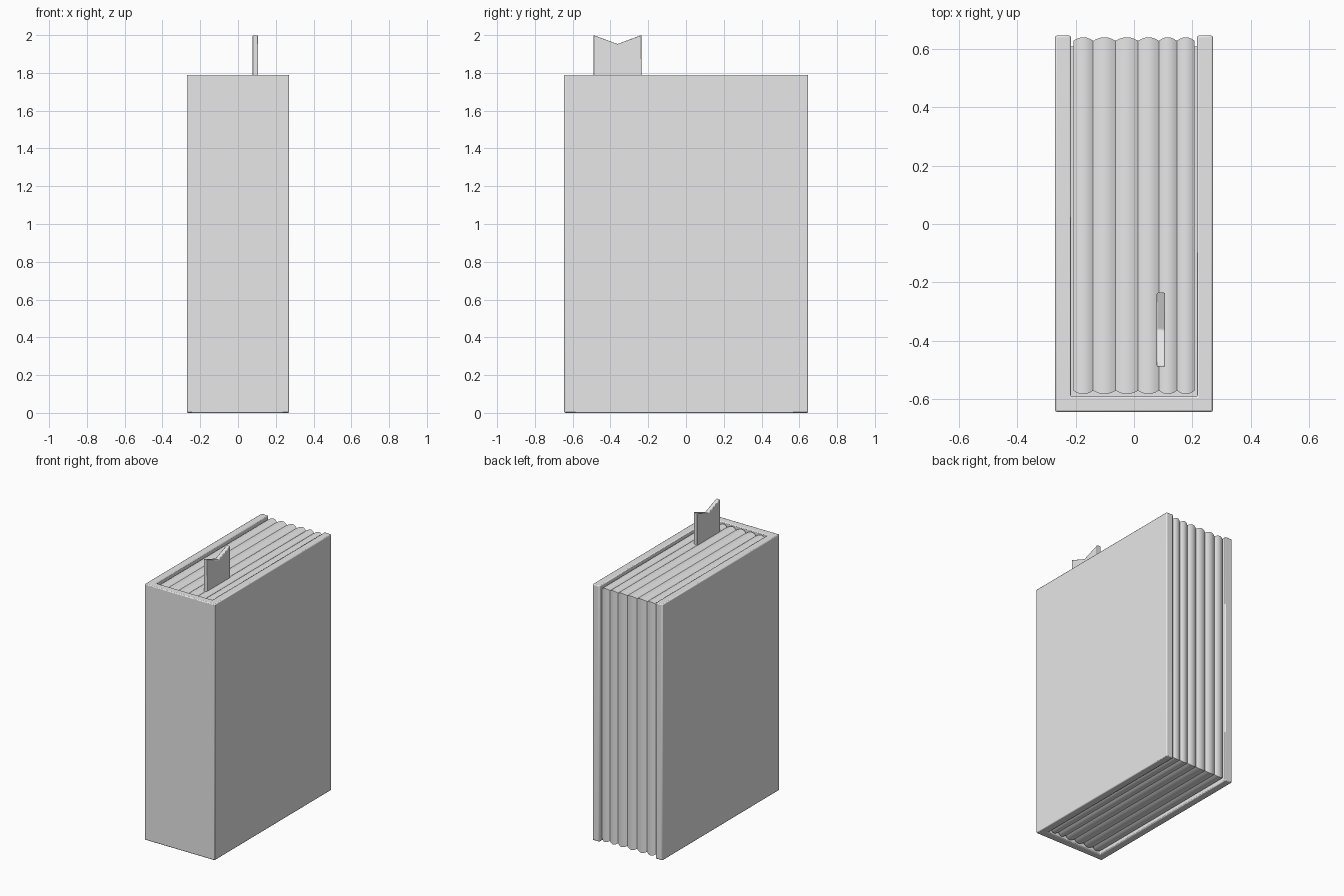
import bpy, bmesh, math

cube = bpy.data.objects.get("Cube")
if cube:
    bpy.data.objects.remove(cube, do_unlink=True)

grey = bpy.data.materials.new("plain_grey")
grey.use_nodes = True
grey.diffuse_color = (0.8, 0.8, 0.8, 1)
grey.node_tree.nodes["Principled BSDF"].inputs["Base Color"].default_value = (0.8, 0.8, 0.8, 1)


def loft(name, rings, bevel=0):
    """Join rings of equal point count into a closed solid."""
    bm = bmesh.new()
    loops = [[bm.verts.new(p) for p in ring] for ring in rings]
    for a, b in zip(loops, loops[1:]):
        for i in range(len(a)):
            j = (i + 1) % len(a)
            bm.faces.new((a[i], a[j], b[j], b[i]))
    bm.faces.new(loops[0])
    bm.faces.new(loops[-1])
    bmesh.ops.recalc_face_normals(bm, faces=bm.faces)
    mesh = bpy.data.meshes.new(name)
    bm.to_mesh(mesh)
    bm.free()
    mesh.materials.append(grey)
    obj = bpy.data.objects.new(name, mesh)
    bpy.context.collection.objects.link(obj)
    if bevel:
        mod = obj.modifiers.new("soft_edges", "BEVEL")
        mod.width = bevel
        mod.segments = 2
    bpy.ops.object.select_all(action="DESELECT")
    obj.select_set(True)
    bpy.context.view_layer.objects.active = obj
    bpy.ops.object.shade_smooth_by_angle(angle=math.radians(20))
    return obj


# Cover: U-shaped profile, spine at the front
outer, inner, front, back, spine, height = 0.271, 0.217, -0.645, 0.647, -0.592, 1.79
profile = [(-outer, back), (-outer, front), (outer, front), (outer, back),
           (inner, back), (inner, spine), (-inner, spine), (-inner, back)]
loft("book_cover", [[(x, y, z) for x, y in profile] for z in (0, height)], 0.006)

# Pages: bundles whose exposed edges bulge on all four sides
seams = [-0.208, -0.14, -0.063, 0.014, 0.085, 0.147, 0.208]
steps = 6
rings = []
for n, (left, right) in enumerate(zip(seams, seams[1:])):
    for k in range(0 if n == 0 else 1, steps + 1):
        t = k / steps
        dip = 0.012 * (2 * t - 1) ** 2
        low, high = 0.008 + dip, height - 0.008 - dip
        y0, y1 = -0.584 + dip, 0.641 - dip
        x = left + (right - left) * t
        rings.append([(x, y0, low), (x, y1, low), (x, y1, high), (x, y0, high)])
loft("page_block", rings)

# Spine lining: closes the hollow between pages and spine
lining = [(-inner, spine - 0.01), (inner, spine - 0.01), (inner, -0.565), (-inner, -0.565)]
loft("spine_lining", [[(x, y, z) for x, y in lining] for z in (0.03, height - 0.03)])

# Cover linings: close the narrow grooves beside the pages
for side, name in ((-1, "right_cover_lining"), (1, "left_cover_lining")):
    strip = [(side * 0.2, spine), (side * 0.225, spine),
             (side * 0.225, 0.61), (side * 0.2, 0.61)]
    loft(name, [[(x, y, z) for x, y in strip] for z in (0.03, height - 0.03)])

# Bookmark: swallow-tailed ribbon
ribbon = [(-0.49, 1.6), (-0.236, 1.6), (-0.236, 2.0), (-0.363, 1.953), (-0.49, 2.0)]
loft("bookmark", [[(x, y, z) for y, z in ribbon] for x in (0.078, 0.107)], 0.004)
